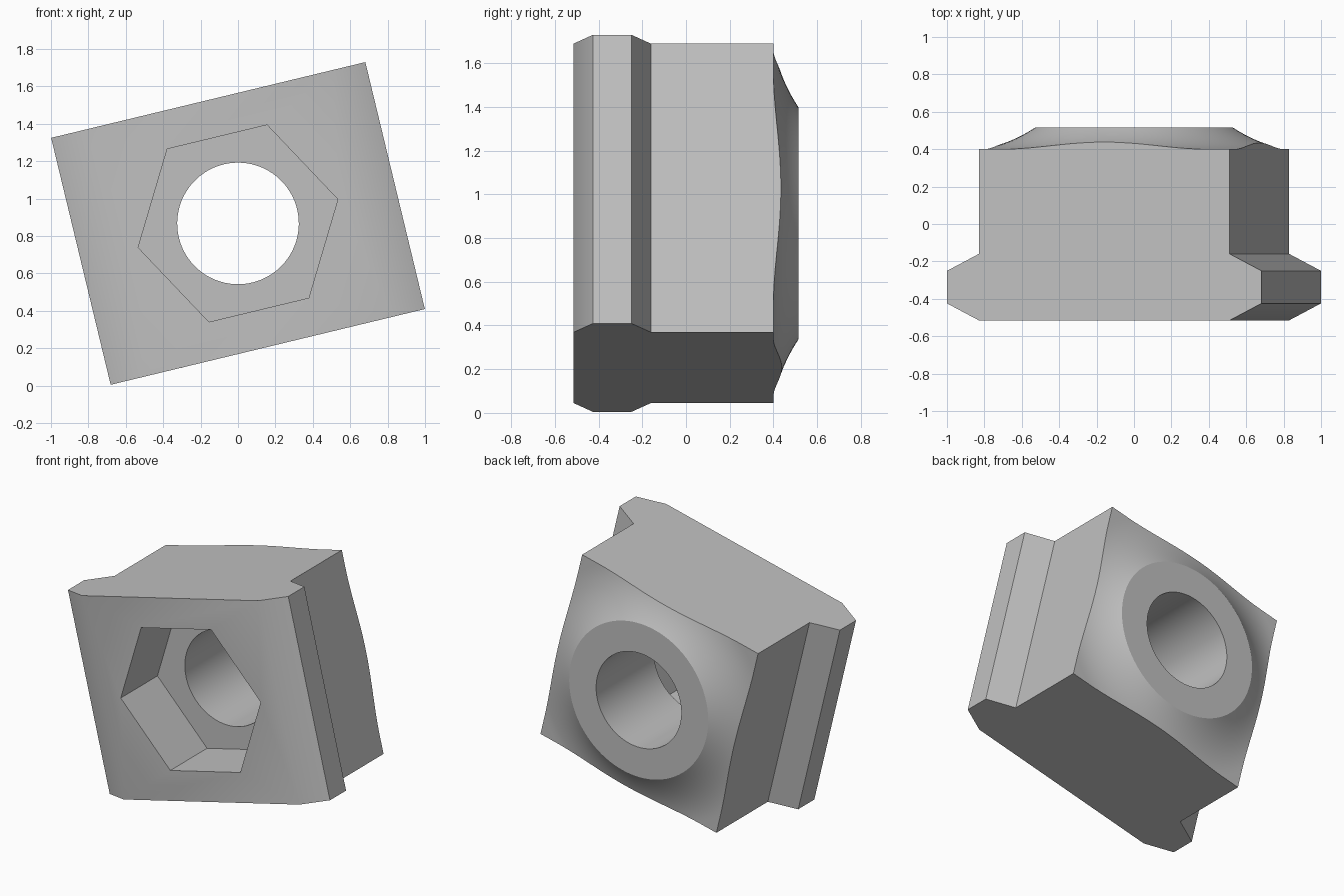
import bpy, bmesh, math
from mathutils import Matrix, Vector

if "Cube" in bpy.data.objects:
    bpy.data.objects.remove(bpy.data.objects["Cube"], do_unlink=True)

metal = bpy.data.materials.new("grey metal")
metal.use_nodes = True
grey = (0.53, 0.53, 0.53, 1)
metal.diffuse_color = grey
metal.node_tree.nodes["Principled BSDF"].inputs["Base Color"].default_value = grey


def finish(name, bm):
    bmesh.ops.recalc_face_normals(bm, faces=bm.faces[:])
    mesh = bpy.data.meshes.new(name)
    bm.to_mesh(mesh)
    bm.free()
    mesh.materials.append(metal)
    obj = bpy.data.objects.new(name, mesh)
    bpy.context.collection.objects.link(obj)
    return obj


def prism(name, points, offset):
    """Extrude a closed outline along an offset."""
    bm = bmesh.new()
    face = bm.faces.new([bm.verts.new(p) for p in points])
    new = bmesh.ops.extrude_face_region(bm, geom=[face])["geom"]
    verts = [v for v in new if isinstance(v, bmesh.types.BMVert)]
    bmesh.ops.translate(bm, verts=verts, vec=offset)
    return finish(name, bm)


def round_outline(radius, sides, y):
    return [(radius * math.cos(math.tau * i / sides), y,
             radius * math.sin(math.tau * i / sides)) for i in range(sides)]


def lathe(name, profile, sides):
    """Revolve a closed (radius, y) loop around the y axis."""
    bm = bmesh.new()
    rings = []
    for r, y in profile:
        rings.append([bm.verts.new(p) for p in round_outline(r, sides, y)])
    for a, b in zip(rings, rings[1:] + rings[:1]):
        for i in range(sides):
            j = (i + 1) % sides
            bm.faces.new((a[i], a[j], b[j], b[i]))
    return finish(name, bm)


# Body: neck with a chamfered flange at the front
half_height = 0.679
side = [(0.69, -0.515), (0.864, -0.425), (0.864, -0.25), (0.69, -0.16), (0.69, 0.515)]
outline = side + [(-x, y) for x, y in reversed(side)]
nut = prism("slot_nut", [(x, y, -half_height) for x, y in outline],
            (0, 0, 2 * half_height))

# Cutters: hexagonal pocket, through bore, concave shoulder around the back boss
pocket = prism("pocket_cutter", round_outline(0.549, 6, -0.8), (0, 0.685, 0))
bore = prism("bore_cutter", round_outline(0.325, 96, -0.9), (0, 1.8, 0))
boss, foot, drop = 0.53, 0.88, 0.115
curve = []
for i in range(13):
    r = 0.5 + (foot - 0.5) * i / 12
    curve.append((r, 0.4 + drop * ((foot - r) / (foot - boss)) ** 2))
shoulder = lathe("shoulder_cutter", curve + [(1.3, 0.4), (1.3, 0.7), (0.5, 0.7)], 96)

cutters = (shoulder, pocket, bore)
for cutter in cutters:
    cutter.hide_render = True
    mod = nut.modifiers.new(cutter.name, "BOOLEAN")
    mod.operation = "DIFFERENCE"
    mod.solver = "EXACT"
    mod.object = cutter

# Apply the cuts and drop the cutters
graph = bpy.context.evaluated_depsgraph_get()
cut = bpy.data.meshes.new_from_object(nut.evaluated_get(graph))
nut.modifiers.clear()
nut.data = cut
for cutter in cutters:
    bpy.data.objects.remove(cutter, do_unlink=True)

# Tilt the nut and stand it on the floor
cut.transform(Matrix.Translation(Vector((0, 0, 0.867)))
              @ Matrix.Rotation(math.radians(-13.55), 4, "Y"))

bpy.ops.object.select_all(action="DESELECT")
nut.select_set(True)
bpy.context.view_layer.objects.active = nut
bpy.ops.object.shade_smooth_by_angle(angle=math.radians(30))
